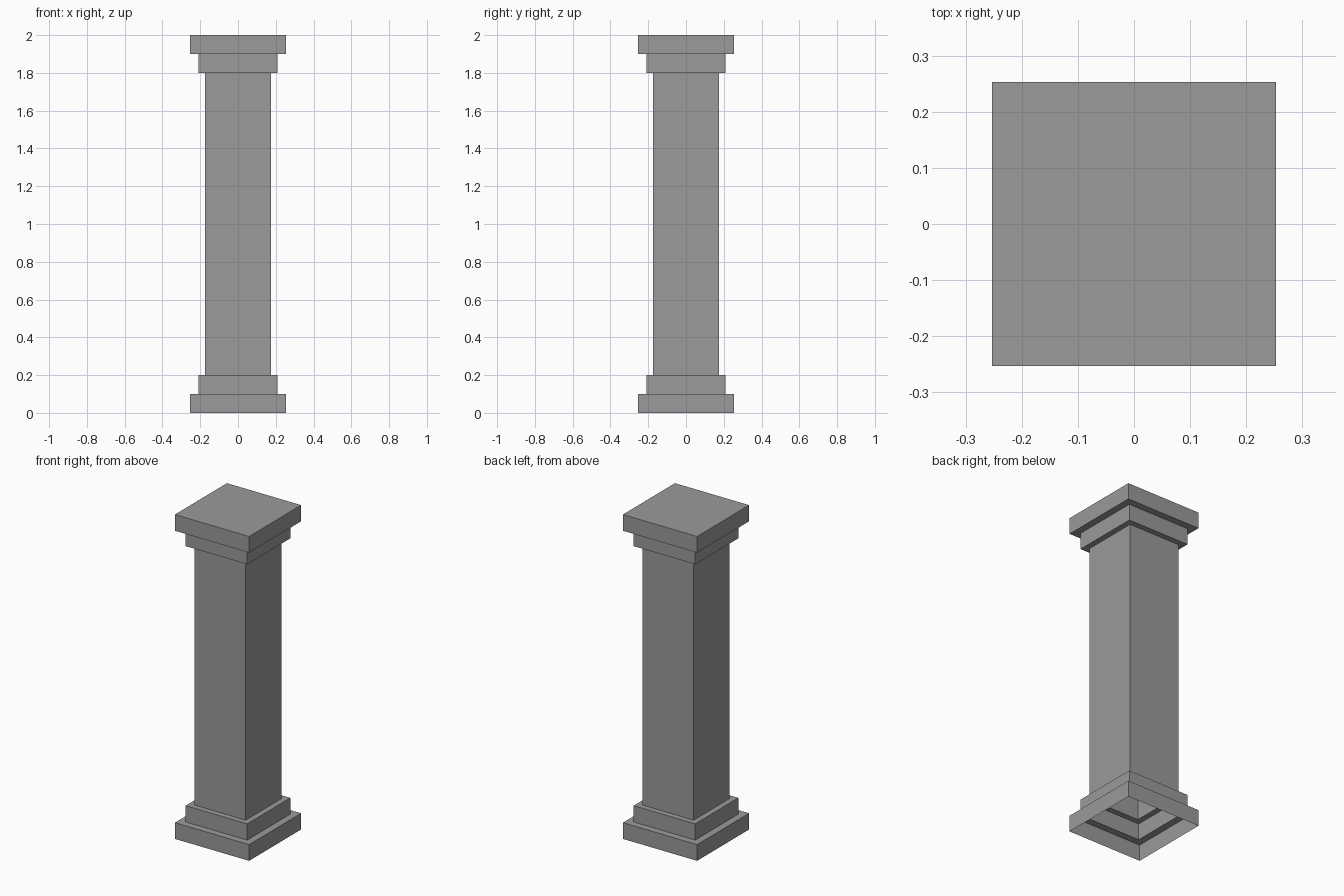
import bpy, bmesh

if "Cube" in bpy.data.objects:
    bpy.data.objects.remove(bpy.data.objects["Cube"])

PLINTH, COLLAR, SHAFT = 0.253, 0.21, 0.175   # half widths

# Darker grey stone
stone = bpy.data.materials.new("stone")
stone.diffuse_color = (0.325, 0.325, 0.325, 1)
stone.use_nodes = True
stone.node_tree.nodes["Principled BSDF"].inputs["Base Color"].default_value = stone.diffuse_color


def square_shell(name, profile, cap_top=False):
    """Sweep a (half width, z) profile around a square, open underneath."""
    bm = bmesh.new()
    rings = [[bm.verts.new((sx * h, sy * h, z))
              for sx, sy in ((-1, -1), (1, -1), (1, 1), (-1, 1))]
             for h, z in profile]
    for low, high in zip(rings, rings[1:]):
        for i in range(4):
            j = (i + 1) % 4
            bm.faces.new((low[i], low[j], high[j], high[i]))
    if cap_top:
        bm.faces.new(rings[-1])
    mesh = bpy.data.meshes.new(name)
    bm.to_mesh(mesh)
    bm.free()
    mesh.materials.append(stone)
    obj = bpy.data.objects.new(name, mesh)
    bpy.context.collection.objects.link(obj)
    return obj


# Stepped foot, hollow and open at the bottom
foot = [(PLINTH, 0), (PLINTH, 0.1), (COLLAR, 0.1), (COLLAR, 0.2), (SHAFT, 0.2)]
square_shell("column_base", foot)

# Straight square shaft
square_shell("column_shaft", [(SHAFT, 0.2), (SHAFT, 1.8)])

# Capital: the foot profile mirrored upward, closed on top
square_shell("column_capital", [(h, 2 - z) for h, z in reversed(foot)], cap_top=True)
